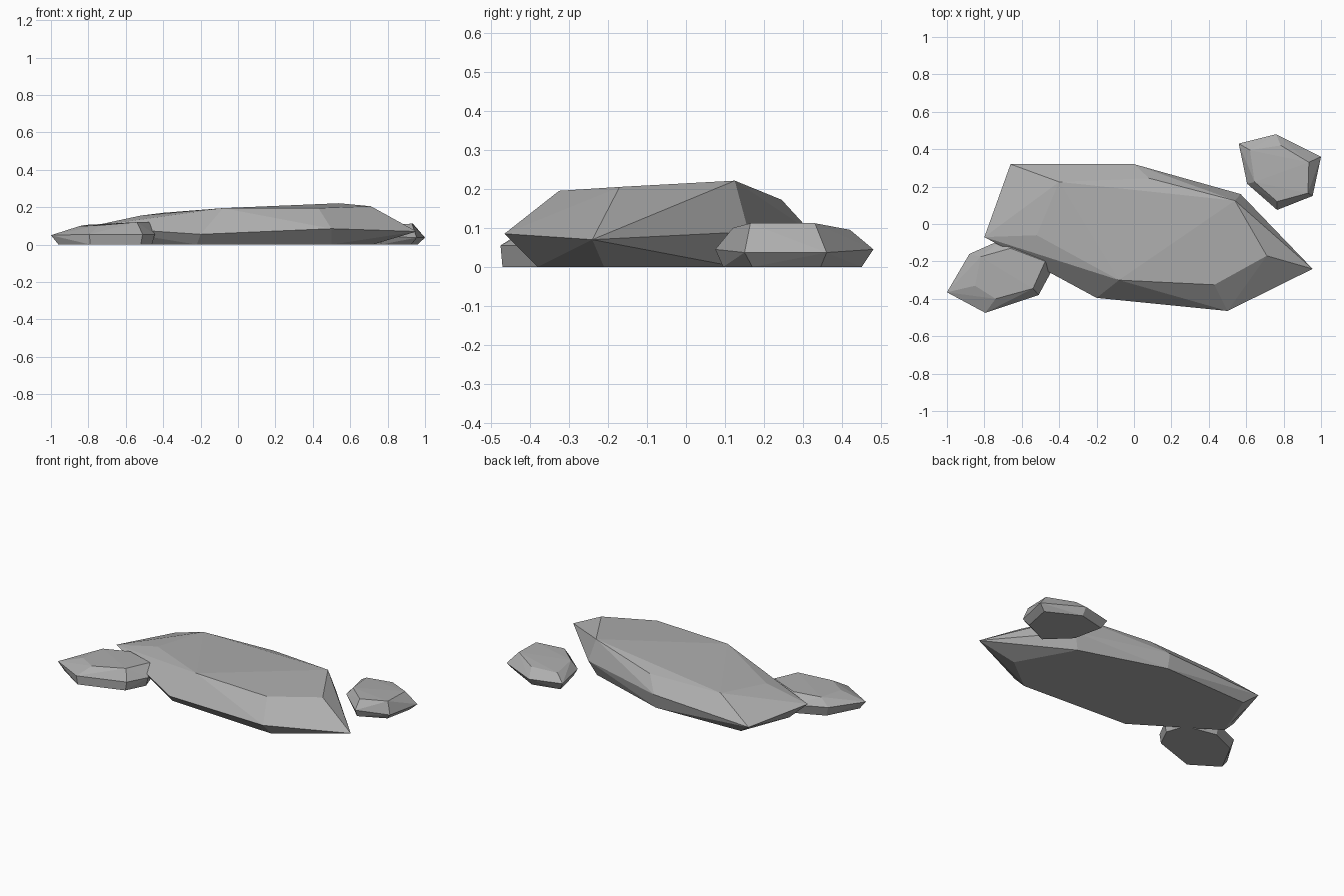
import bpy, bmesh

cube = bpy.data.objects.get("Cube")
if cube:
    bpy.data.objects.remove(cube, do_unlink=True)

# One plain stone grey
stone = bpy.data.materials.new("stone_grey")
stone.use_nodes = True
colour = (0.42, 0.42, 0.42, 1)
stone.diffuse_color = colour
bsdf = stone.node_tree.nodes["Principled BSDF"]
bsdf.inputs["Base Color"].default_value = colour
bsdf.inputs["Roughness"].default_value = 0.9


def make_rock(name, base, girdle, crown):
    """Faceted rock: flat base outline, wide girdle and crown ring, wrapped in a hull."""
    bm = bmesh.new()
    for x, y in base:
        bm.verts.new((x, y, 0))
    for point in girdle + crown:
        bm.verts.new(point)
    hull = bmesh.ops.convex_hull(bm, input=bm.verts[:])
    loose = {v for v in hull["geom_interior"] + hull["geom_unused"]
             if isinstance(v, bmesh.types.BMVert)}
    bmesh.ops.delete(bm, geom=list(loose), context="VERTS")
    bmesh.ops.dissolve_limit(bm, angle_limit=0.02, verts=bm.verts[:], edges=bm.edges[:])
    bmesh.ops.recalc_face_normals(bm, faces=bm.faces[:])
    mesh = bpy.data.meshes.new(name)
    bm.to_mesh(mesh)
    bm.free()
    mesh.materials.append(stone)
    rock = bpy.data.objects.new(name, mesh)
    bpy.context.collection.objects.link(rock)


# Broad central slab
make_rock(
    "large_flat_rock",
    [(-.58, .28), (0, .3), (.53, .13), (.72, -.21), (.5, -.38), (-.22, -.34), (-.7, -.03)],
    [(-.66, .32, .06), (0, .32, .09), (.57, .16, .09), (.955, -.24, .07),
     (.5, -.465, .085), (-.2, -.395, .055), (-.8, -.07, .095)],
    [(-.4, .225, .17), (.08, .245, .172), (.54, .125, .221), (.71, -.17, .205),
     (.43, -.325, .195), (-.08, -.3, .195), (-.52, -.06, .155)])

# Small rock resting against the slab
make_rock(
    "small_side_rock",
    [(-.96, -.36), (-.79, -.47), (-.52, -.38), (-.46, -.26), (-.5, -.14), (-.7, -.1), (-.86, -.17)],
    [(-1, -.365, .05), (-.795, -.475, .055), (-.51, -.38, .055),
     (-.445, -.26, .055), (-.48, -.13, .06), (-.7, -.08, .06), (-.88, -.16, .06)],
    [(-.85, -.33, .098), (-.74, -.4, .103), (-.54, -.345, .12),
     (-.475, -.2, .12), (-.66, -.13, .113), (-.82, -.175, .105)])

# Small separate rock at the back corner
make_rock(
    "small_back_rock",
    [(.59, .41), (.76, .45), (.96, .345), (.925, .17), (.765, .095), (.63, .225)],
    [(.56, .43, .05), (.76, .48, .045), (1, .36, .037),
     (.955, .15, .037), (.765, .075, .045), (.605, .215, .05)],
    [(.62, .395, .09), (.785, .42, .095), (.935, .33, .112),
     (.93, .165, .112), (.765, .12, .1), (.645, .225, .098)])
